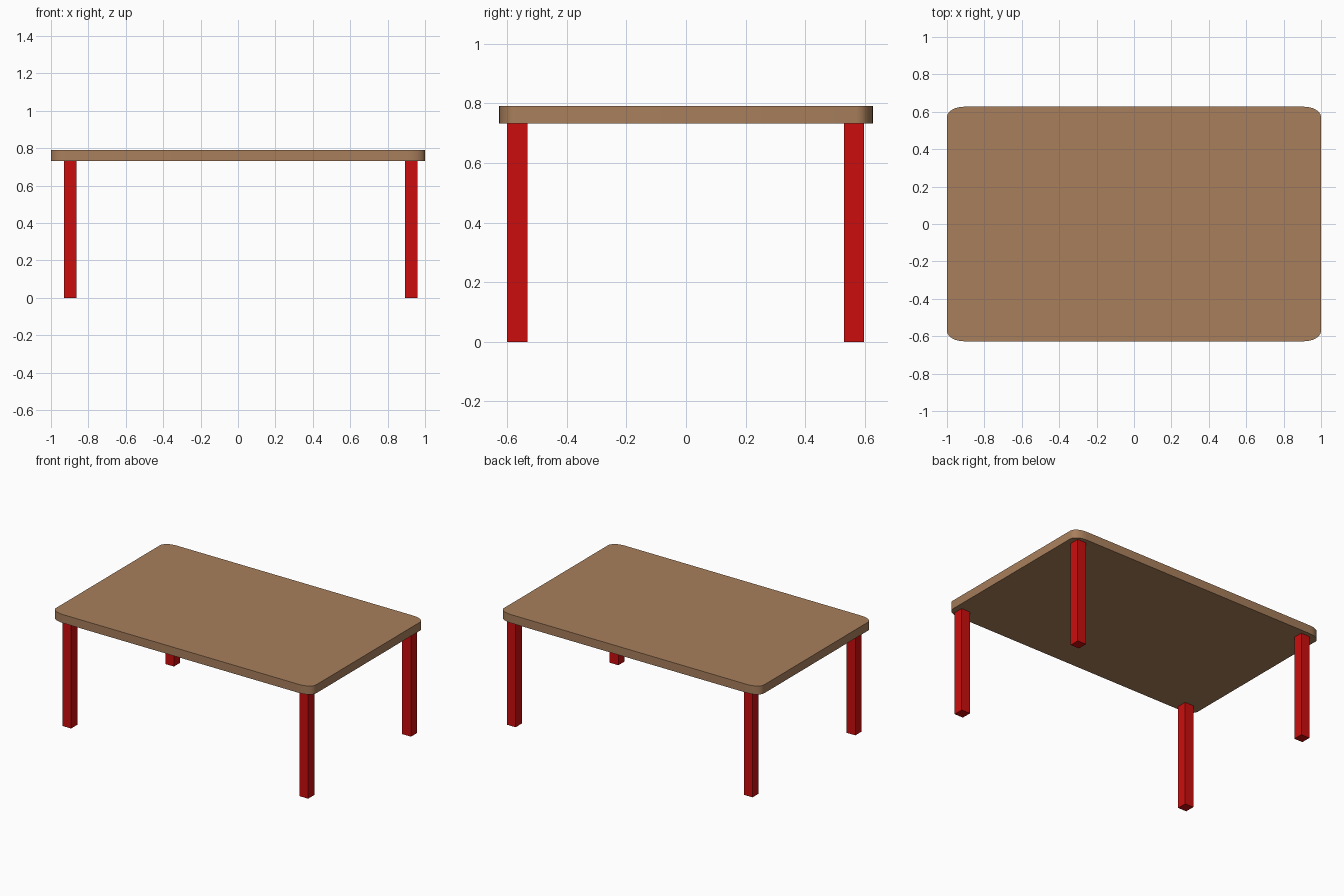
import bpy, bmesh, math

if "Cube" in bpy.data.objects:
    bpy.data.objects.remove(bpy.data.objects["Cube"])


def material(name, rgb):
    m = bpy.data.materials.new(name)
    m.diffuse_color = (*rgb, 1)
    m.use_nodes = True
    m.node_tree.nodes["Principled BSDF"].inputs["Base Color"].default_value = m.diffuse_color
    return m


WOOD = material("brown wood", (0.392, 0.212, 0.107))
RED = material("red paint", (0.597, 0.004, 0.004))


def prism(name, outline, z0, z1, mat):
    """Extrude a flat outline between two heights."""
    bm = bmesh.new()
    face = bm.faces.new([bm.verts.new((x, y, z0)) for x, y in outline])
    ext = bmesh.ops.extrude_face_region(bm, geom=[face])
    for v in ext["geom"]:
        if isinstance(v, bmesh.types.BMVert):
            v.co.z = z1
    bmesh.ops.recalc_face_normals(bm, faces=bm.faces)
    me = bpy.data.meshes.new(name)
    bm.to_mesh(me)
    bm.free()
    me.materials.append(mat)
    ob = bpy.data.objects.new(name, me)
    bpy.context.collection.objects.link(ob)
    return ob


# Table top with slightly stretched round corners
RX, RY, STEPS = 0.09, 0.055, 6
outline = []
for i, (sx, sy) in enumerate([(1, 1), (-1, 1), (-1, -1), (1, -1)]):
    for k in range(STEPS + 1):
        a = math.radians(90 * (i + k / STEPS))
        outline.append((sx * (1 - RX) + RX * math.cos(a),
                        sy * (0.627 - RY) + RY * math.sin(a)))
top = prism("table_top", outline, 0.732, 0.791, WOOD)
bpy.context.view_layer.objects.active = top
top.select_set(True)
bpy.ops.object.shade_smooth_by_angle(angle=math.radians(35))

# Four square legs
for side, x0, x1 in [("left", -0.93, -0.864), ("right", 0.893, 0.96)]:
    for end, y0, y1 in [("front", -0.6, -0.532), ("back", 0.529, 0.597)]:
        prism(f"{end}_{side}_leg", [(x0, y0), (x1, y0), (x1, y1), (x0, y1)],
              0, 0.732, RED)
